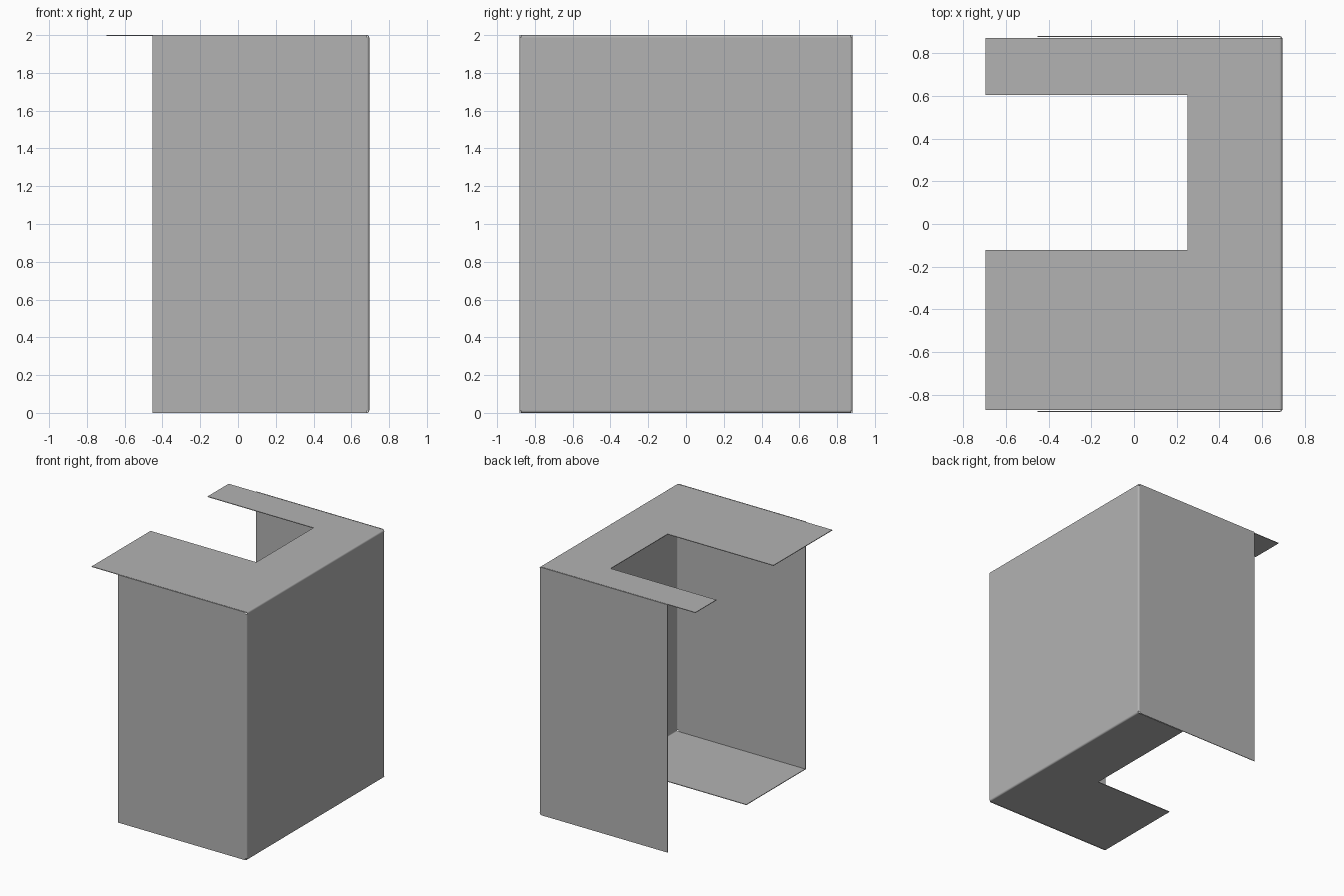
import bpy, bmesh, math
from mathutils import Vector

cube = bpy.data.objects.get("Cube")
if cube:
    bpy.data.objects.remove(cube, do_unlink=True)

X, Y, H = 0.695, 0.881, 2.0      # outer extents
T, R = 0.005, 0.013              # sheet thickness, outer bend radius
OPEN = -0.453                    # free edge of the side panels
IN = Y - 0.008                   # flange edge, just inside the side panels
NOTCH_X, NOTCH_F, NOTCH_B = 0.25, -0.123, 0.605

steel = bpy.data.materials.new("grey sheet metal")
steel.use_nodes = True
grey = (0.45, 0.45, 0.45, 1)
steel.diffuse_color = grey
steel.node_tree.nodes["Principled BSDF"].inputs["Base Color"].default_value = grey


def extrude(name, outline, axis, start, end):
    """Solid from a 2D outline, extruded along axis x, y or z."""
    def place(a, b, c):
        return {"x": (c, a, b), "y": (a, c, b), "z": (a, b, c)}[axis]
    bm = bmesh.new()
    face = bm.faces.new([bm.verts.new(place(a, b, start)) for a, b in outline])
    grown = bmesh.ops.extrude_face_region(bm, geom=[face])
    verts = [g for g in grown["geom"] if isinstance(g, bmesh.types.BMVert)]
    bmesh.ops.translate(bm, verts=verts,
                        vec=Vector(place(0, 0, end - start)))
    bmesh.ops.recalc_face_normals(bm, faces=bm.faces)
    mesh = bpy.data.meshes.new(name)
    bm.to_mesh(mesh)
    bm.free()
    mesh.materials.append(steel)
    obj = bpy.data.objects.new(name, mesh)
    bpy.context.collection.objects.link(obj)
    return obj


def rect(a0, a1, b0, b1):
    return [(a0, b0), (a1, b0), (a1, b1), (a0, b1)]


def bend(name, b, side, axis, start, end):
    """Quarter-round fold beside the main panel; side is +1 or -1."""
    angles = [i * math.pi / 12 for i in range(7)]
    ring = [(R, t) for t in angles] + [(R - T, t) for t in reversed(angles)]
    outline = [(X - R + r * math.cos(t), b + side * (r * math.sin(t) - R))
               for r, t in ring]
    obj = extrude(name, outline, axis, start, end)
    bpy.ops.object.select_all(action="DESELECT")
    obj.select_set(True)
    bpy.context.view_layer.objects.active = obj
    bpy.ops.object.shade_smooth_by_angle()


# Upright panels
extrude("main_panel", rect(R - Y, Y - R, R, H - R), "x", X - T, X)
for name, s in (("front", -1), ("back", 1)):
    extrude(name + "_panel", rect(OPEN, X - R, 0, H), "y", s * Y, s * (Y - T))
    bend(name + "_bend", s * Y, s, "z", R, H - R)

# Top flange with a rectangular notch open on one side
extrude("top_flange", [(-X, -IN), (X - R, -IN), (X - R, IN), (-X, IN),
                       (-X, NOTCH_B), (NOTCH_X, NOTCH_B),
                       (NOTCH_X, NOTCH_F), (-X, NOTCH_F)], "z", H - T, H)
bend("top_bend", H, 1, "y", -IN, IN)

# L-shaped bottom flange
extrude("bottom_flange", [(OPEN, -IN), (X - R, -IN), (X - R, IN), (NOTCH_X, IN),
                          (NOTCH_X, NOTCH_F), (OPEN, NOTCH_F)], "z", 0, T)
bend("bottom_bend", 0, -1, "y", -IN, IN)
